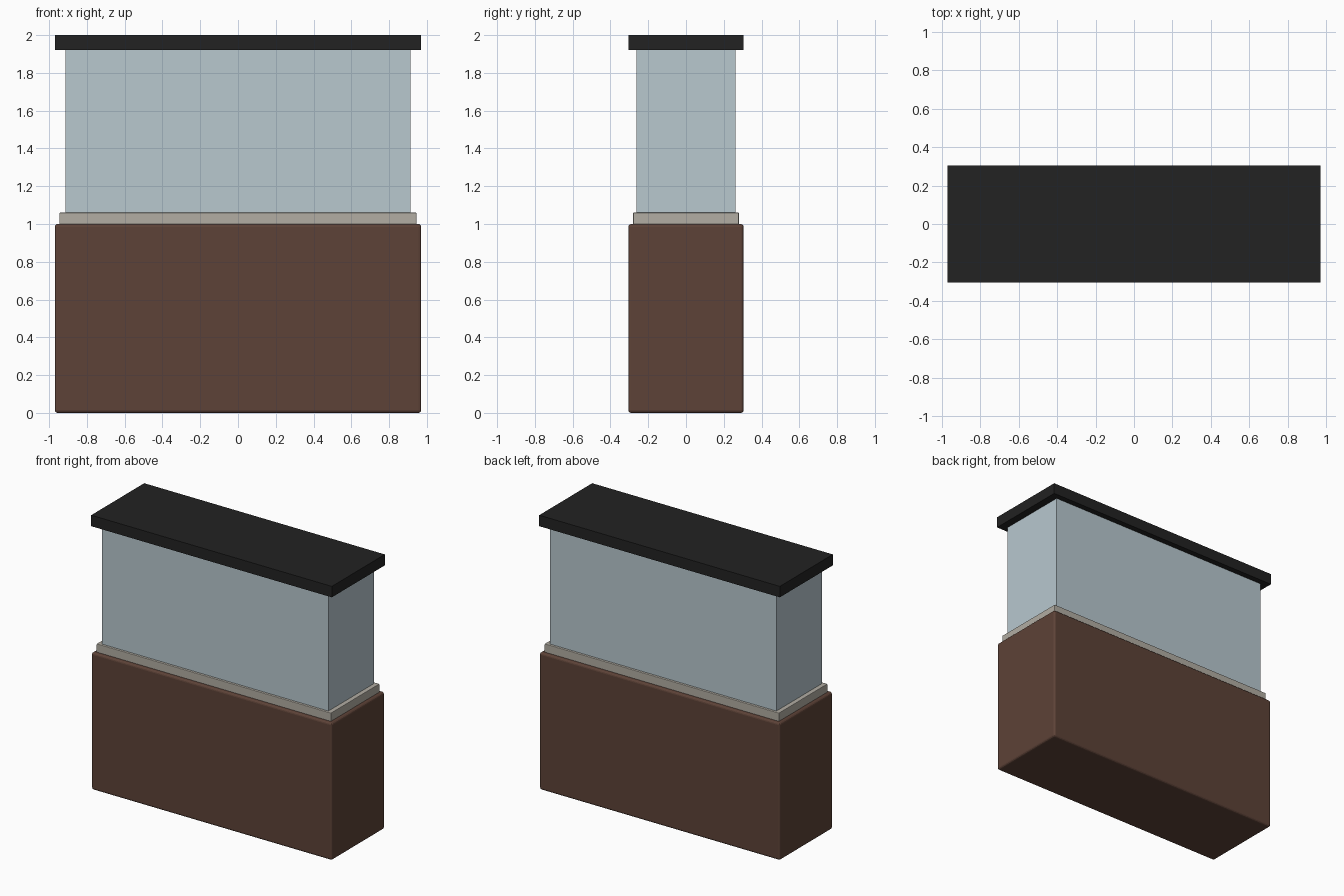
import bpy

if "Cube" in bpy.data.objects:
    bpy.data.objects.remove(bpy.data.objects["Cube"])


def srgb(r, g, b):
    lin = [(c / 255 / 12.92) if c / 255 <= 0.04045 else ((c / 255 + 0.055) / 1.055) ** 2.4
           for c in (r, g, b)]
    return (*lin, 1.0)


def material(name, rgb):
    m = bpy.data.materials.new(name)
    m.diffuse_color = srgb(*rgb)
    m.use_nodes = True
    m.node_tree.nodes["Principled BSDF"].inputs["Base Color"].default_value = m.diffuse_color
    return m


def box(name, half_x, half_y, z0, z1, mat, bevel=0.0, segments=3):
    bpy.ops.mesh.primitive_cube_add(size=1, location=(0, 0, (z0 + z1) / 2))
    ob = bpy.context.object
    ob.name = name
    ob.scale = (2 * half_x, 2 * half_y, z1 - z0)
    bpy.ops.object.transform_apply(location=False, rotation=False, scale=True)
    ob.data.materials.append(mat)
    if bevel:
        mod = ob.modifiers.new("rounded_edges", 'BEVEL')
        mod.width = bevel
        mod.segments = segments
    return ob


brown = material("brown_wood", (93, 66, 55))
sand = material("pale_stone", (178, 173, 163))
glass = material("pale_blue_glass", (184, 200, 207))
black = material("black_plastic", (34, 34, 34))

# Wooden cabinet with softened edges
box("cabinet", 0.97, 0.305, 0.0, 1.0, brown, 0.015)
# Base rim the tank sits in
box("base_rim", 0.945, 0.28, 0.995, 1.06, sand, 0.004, 2)
# Glass tank
box("glass_tank", 0.913, 0.263, 1.05, 1.925, glass)
# Flat overhanging lid
box("lid", 0.97, 0.305, 1.92, 2.0, black)
